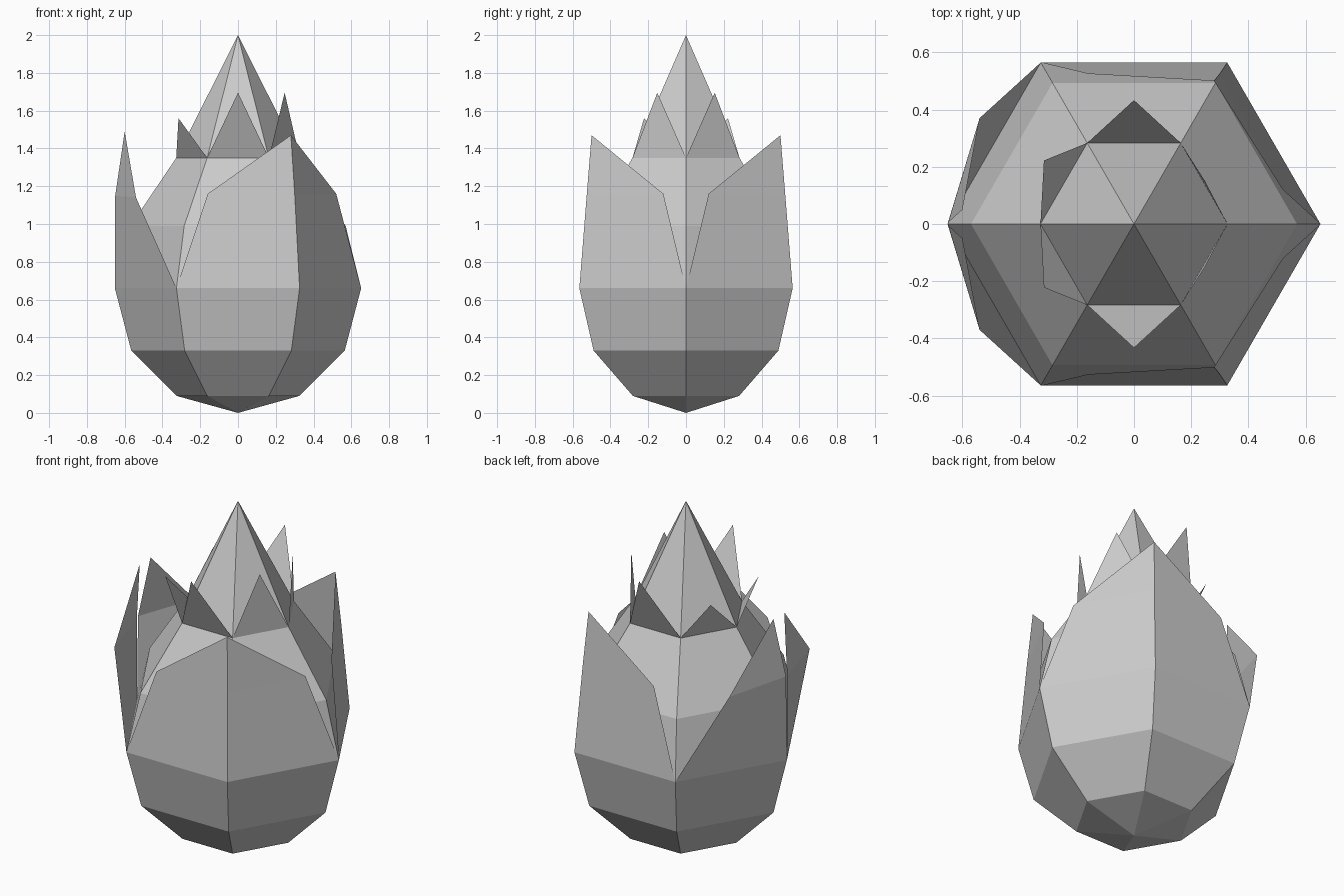
import bpy, math

if "Cube" in bpy.data.objects:
    bpy.data.objects.remove(bpy.data.objects["Cube"])

SIDES = 6


def hexpoint(r, k, z):
    a = k * math.tau / SIDES
    return (r * math.cos(a), r * math.sin(a), z)


def add_object(name, verts, faces):
    mesh = bpy.data.meshes.new(name)
    mesh.from_pydata(verts, [], faces)
    mesh.update()
    obj = bpy.data.objects.new(name, mesh)
    bpy.context.collection.objects.link(obj)
    return obj


def mirror_y(obj):
    mod = obj.modifiers.new("front_to_back", 'MIRROR')
    mod.use_axis = (False, True, False)
    mod.use_mirror_merge = False


# Six-sided bud: stacked rings closed by a point at each end
rings = [(0.325, 0.09), (0.565, 0.33), (0.652, 0.66), (0.57, 0.99), (0.327, 1.35)]
verts = [hexpoint(r, k, z) for r, z in rings for k in range(SIDES)]
bottom, top = len(verts), len(verts) + 1
verts += [(0, 0, 0), (0, 0, 2)]
faces = []
last = (len(rings) - 1) * SIDES
for k in range(SIDES):
    n = (k + 1) % SIDES
    faces.append((bottom, n, k))
    for i in range(len(rings) - 1):
        a, b = i * SIDES, (i + 1) * SIDES
        faces.append((a + k, a + n, b + n, b + k))
    faces.append((last + k, last + n, top))
add_object("bud_core", verts, faces)

# Outer petals grow from the widest ring: right shoulder, left shoulder, tip
outer = {
    "outer_petal_left": (3, (-0.54, -0.37, 1.14), (-0.65, -0.005, 1.15), (-0.60, -0.05, 1.49)),
    "outer_petal_middle": (4, (0.30, -0.525, 1.16), (-0.16, -0.525, 1.16), (0.28, -0.50, 1.47)),
    "outer_petal_right": (5, (0.52, -0.12, 1.16), (0.30, -0.525, 1.16), (0.28, -0.50, 1.47)),
}
for name, (k, right, left, tip) in outer.items():
    base = [hexpoint(0.652, k, 0.66), hexpoint(0.652, k + 1, 0.66)]
    mirror_y(add_object(name, base + [right, left, tip], [(0, 1, 2, 3), (3, 2, 4)]))

# Inner petals are single triangles on the upper ring
inner = {
    "inner_petal_left": (3, (-0.315, -0.222, 1.56)),
    "inner_petal_middle": (4, (0, -0.433, 1.695)),
    "inner_petal_right": (5, (0.247, -0.152, 1.695)),
}
for name, (k, tip) in inner.items():
    base = [hexpoint(0.327, k, 1.35), hexpoint(0.327, k + 1, 1.35)]
    mirror_y(add_object(name, base + [tip], [(0, 1, 2)]))
